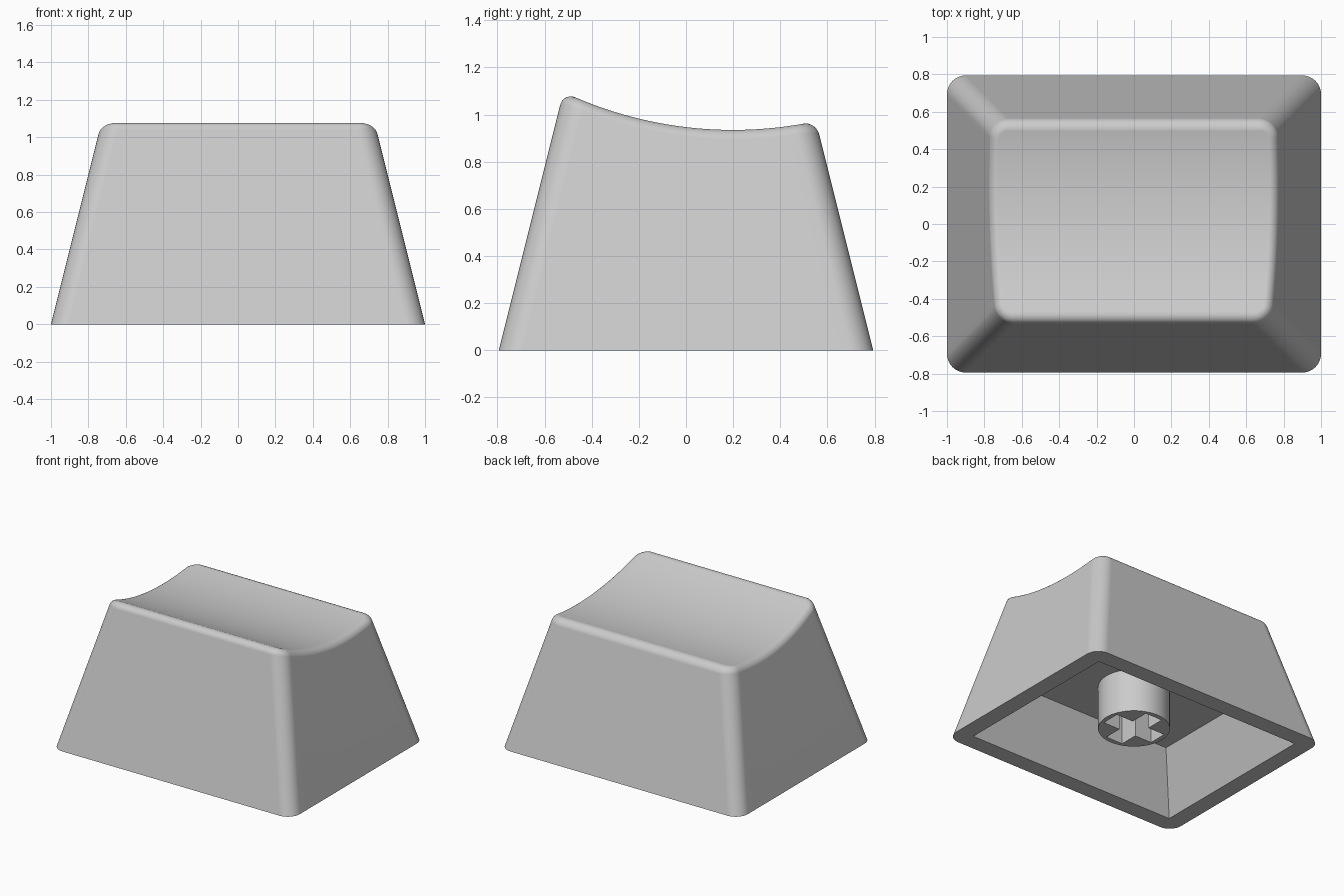
import bpy, bmesh, math
from mathutils import Vector

if "Cube" in bpy.data.objects:
    bpy.data.objects.remove(bpy.data.objects["Cube"], do_unlink=True)

A, B = 1.0, 0.794         # half width and half depth at the base
TAPER = 0.25              # wall inset per unit of height
CORNER = 0.10
WALL, CEILING, CAVITY_INSET = 0.128, 0.415, 0.175
STEM_R, STEM_Z = 0.245, 0.09
CROSS_L, CROSS_W = 0.21, 0.07

grey = bpy.data.materials.new("light grey plastic")
grey.use_nodes = True
colour = (0.6, 0.6, 0.6, 1)
grey.diffuse_color = colour
grey.node_tree.nodes["Principled BSDF"].inputs["Base Color"].default_value = colour


def finish(bm, name):
    bmesh.ops.recalc_face_normals(bm, faces=bm.faces[:])
    mesh = bpy.data.meshes.new(name)
    bm.to_mesh(mesh)
    bm.free()
    obj = bpy.data.objects.new(name, mesh)
    bpy.context.collection.objects.link(obj)
    mesh.materials.append(grey)
    bpy.ops.object.select_all(action='DESELECT')
    obj.select_set(True)
    bpy.context.view_layer.objects.active = obj
    bpy.ops.object.shade_smooth_by_angle(angle=math.radians(30))
    mod = obj.modifiers.new("even_shading", 'WEIGHTED_NORMAL')
    mod.keep_sharp = True


def bridge(bm, low, high):
    n = len(low)
    for i in range(n):
        bm.faces.new((low[i], low[(i + 1) % n], high[(i + 1) % n], high[i]))


def fill_between(bm, outer, inner):
    edges = [bm.edges.get((loop[i - 1], loop[i])) for loop in (outer, inner)
             for i in range(len(loop))]
    bmesh.ops.triangle_fill(bm, edges=edges, use_beauty=True, normal=(0, 0, -1))


# Cylindrical dish across the top
def dish(y, radius=1.69):
    return 0.935 + radius - math.sqrt(radius ** 2 - (y - 0.2) ** 2)


# Point on the rounded outline; f runs from front (-1) to back (1)
def outline(f, ang, inset, extra=0.0):
    r = CORNER - extra
    return Vector((A - inset - CORNER + r * math.cos(ang),
                   f * (B - inset - CORNER) + r * math.sin(ang), 0))


# Vertical section at one outline position: wall, then rounded rim
def section(f, ang, steps=8):
    fillet = 0.055 - 0.016 * math.cos(ang)   # tighter along the sides
    inset = 0.25
    for _ in range(12):
        inset = TAPER * dish(outline(f, ang, inset).y)
    low = outline(f, ang, inset - TAPER * fillet)
    edge = outline(f, ang, inset)
    end = outline(f, ang, inset, fillet)
    edge.z = dish(edge.y)
    low.z = edge.z - fillet
    end.z = dish(end.y)
    points = [outline(f, ang, 0)]
    for k in range(steps + 1):
        t = k / steps
        w = ((1 - t) ** 2, 1.42 * t * (1 - t), t * t)
        points.append((low * w[0] + edge * w[1] + end * w[2]) / sum(w))
    return points


# Right half: front corner, straight side, back corner
ARC, SIDE = 10, 24
stations = [(-1, -math.pi / 2 * (1 - i / ARC)) for i in range(ARC + 1)]
stations += [(-1 + 2 * i / SIDE, 0) for i in range(1, SIDE)]
stations += [(1, math.pi / 2 * i / ARC) for i in range(ARC + 1)]
half = [section(*s) for s in stations]

bm = bmesh.new()
rings = []
for level in range(len(half[0])):
    right = [bm.verts.new(s[level]) for s in half]
    left = [bm.verts.new((-s[level].x, s[level].y, s[level].z)) for s in half]
    rings.append(right + left[::-1])
for low, high in zip(rings, rings[1:]):
    bridge(bm, low, high)

# Dished top, in strips running across the width
top = rings[-1]
for i in range(len(half) - 1):
    bm.faces.new((top[i], top[i + 1], top[-2 - i], top[-1 - i]))


# Hollow underside with a flat rim and ceiling
def rectangle(z, inset):
    x, y = A - inset, B - inset
    return [bm.verts.new((sx * x, sy * y, z))
            for sx, sy in ((-1, -1), (1, -1), (1, 1), (-1, 1))]


opening = rectangle(0, WALL)
ceiling = rectangle(CEILING, WALL + CAVITY_INSET)
bridge(bm, opening, ceiling)
bm.faces.new(ceiling)
fill_between(bm, rings[0], opening)
finish(bm, "cap_shell")

# Round mounting stem with a cross-shaped socket
bm = bmesh.new()
circle = [(STEM_R * math.cos(math.tau * i / 64), STEM_R * math.sin(math.tau * i / 64))
          for i in range(64)]
quarter = [Vector((CROSS_L, -CROSS_W)), Vector((CROSS_L, CROSS_W)), Vector((CROSS_W, CROSS_W))]
cross = []
for q in range(4):
    c, s = round(math.cos(q * math.pi / 2)), round(math.sin(q * math.pi / 2))
    cross += [(c * p.x - s * p.y, s * p.x + c * p.y) for p in quarter]
bottoms = []
for loop in (circle, cross):
    low, high = ([bm.verts.new((x, y, z)) for x, y in loop] for z in (STEM_Z, CEILING))
    bridge(bm, low, high)
    bottoms.append(low)
fill_between(bm, *bottoms)
finish(bm, "stem")
